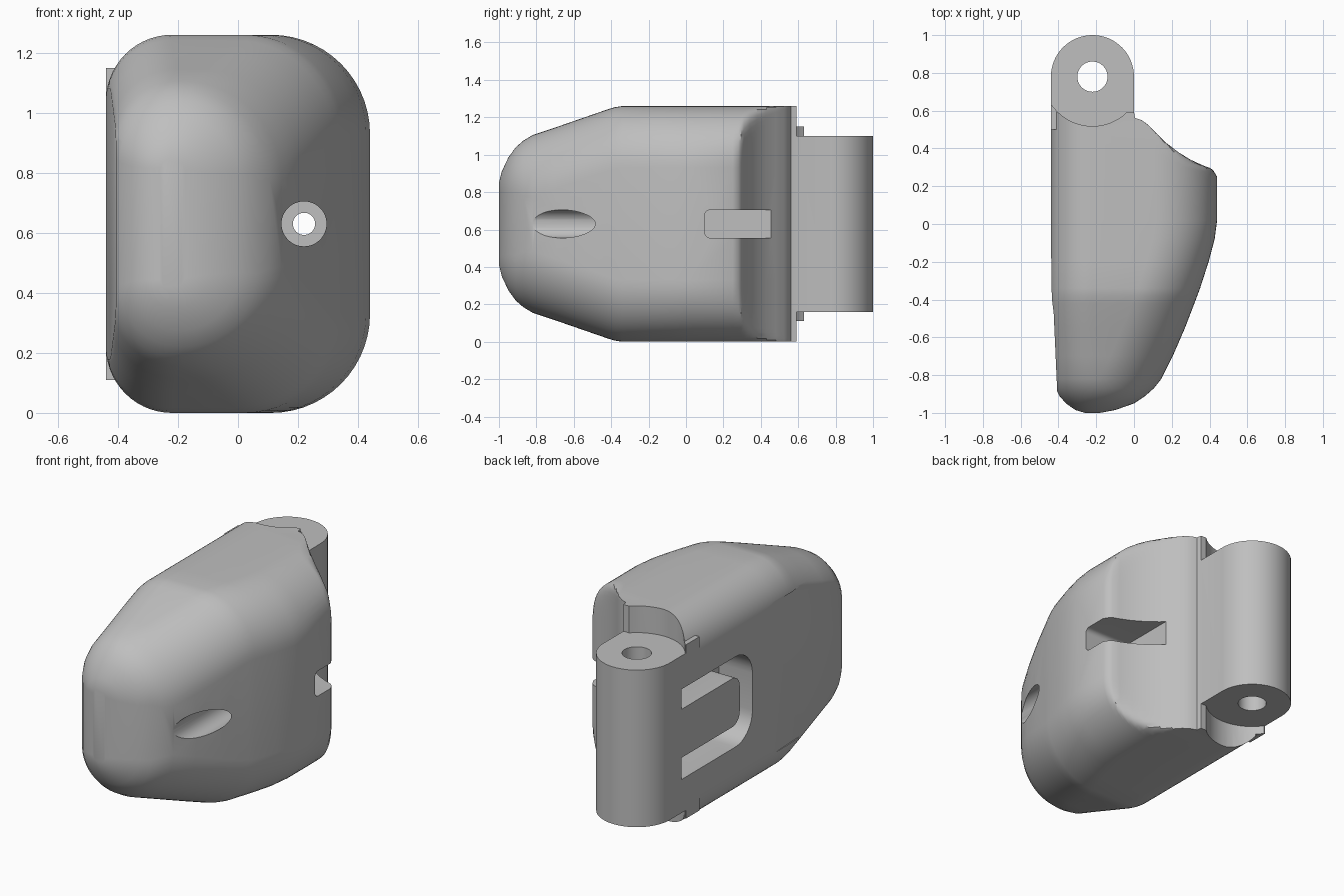
import bpy, bmesh, math

cube = bpy.data.objects.get("Cube")
if cube:
    bpy.data.objects.remove(cube, do_unlink=True)

grey = bpy.data.materials.new("plain_grey")
grey.use_nodes = True
colour = (0.52, 0.52, 0.52, 1)
grey.diffuse_color = colour
grey.node_tree.nodes["Principled BSDF"].inputs["Base Color"].default_value = colour

MID = 0.63             # mid height of the body
PIN = (-0.22, 0.78)    # hinge pin axis


def loft(name, rings):
    """Skin a row of closed rings and cap both ends."""
    bm = bmesh.new()
    rows = [[bm.verts.new(p) for p in ring] for ring in rings]
    n = len(rows[0])
    for a, b in zip(rows, rows[1:]):
        for i in range(n):
            j = (i + 1) % n
            bm.faces.new((a[i], a[j], b[j], b[i]))
    bm.faces.new(rows[0])
    bm.faces.new(rows[-1])
    bmesh.ops.recalc_face_normals(bm, faces=bm.faces)
    mesh = bpy.data.meshes.new(name)
    bm.to_mesh(mesh)
    bm.free()
    mesh.materials.append(grey)
    obj = bpy.data.objects.new(name, mesh)
    bpy.context.collection.objects.link(obj)
    return obj


def prism(name, outline, lo, hi):
    """Extrude an outline in x and y between two heights."""
    return loft(name, [[(x, y, z) for x, y in outline] for z in (lo, hi)])


def box(name, x0, x1, y0, y1, z0, z1):
    return prism(name, [(x0, y0), (x1, y0), (x1, y1), (x0, y1)], z0, z1)


def circle(cx, cy, r, n=48):
    return [(cx + r * math.cos(2 * math.pi * i / n), cy + r * math.sin(2 * math.pi * i / n))
            for i in range(n)]


def bore(name, r, y0, y1):
    """Round cutter lying along y on the screw axis."""
    return loft(name, [[(x, y, z) for x, z in circle(0.22, MID, r)] for y in (y0, y1)])


def rounded_u(y0, y1, z0, z1, r):
    """Outline in y and z with the two corners at y0 rounded."""
    pts = [(y1, z0), (y1, z1)]
    for cz, start in ((z1 - r, 90), (z0 + r, 180)):
        for i in range(9):
            a = math.radians(start + 90 * i / 8)
            pts.append((y0 + r + r * math.cos(a), cz + r * math.sin(a)))
    return pts


def combine(target, other, operation):
    mod = target.modifiers.new("combine", "BOOLEAN")
    mod.operation = operation
    mod.solver = "EXACT"
    mod.object = other
    bpy.context.view_layer.objects.active = target
    bpy.ops.object.modifier_apply(modifier=mod.name)
    bpy.data.objects.remove(other, do_unlink=True)


def soft_min(a, b, k=0.06):
    h = max(k - abs(a - b), 0) / k
    return min(a, b) - h * h * k / 4


def section(y, x0, x1, half, clip):
    """Rounded section with a large outer radius, trimmed by the scooped back."""
    w = x1 - x0
    rl = min(0.22, w * 0.45, half)
    rr = min(0.33, w - rl - 0.005, half - 0.005)
    corners = ((x1 - rr, half - rr, rr, 0), (x0 + rl, half - rl, rl, 90),
               (x0 + rl, rl - half, rl, 180), (x1 - rr, rr - half, rr, 270))
    ring = []
    for cx, cz, r, start in corners:
        for i in range(15):
            a = math.radians(start + 90 * i / 14)
            x = cx + r * math.cos(a)
            ring.append((soft_min(x, clip) if clip < 1 else x, y, MID + cz + r * math.sin(a)))
    return ring


# Body: nose to widest point (y, inner x, outer x, half height)
nose = [(-1, -0.26, -0.18, 0.22), (-0.985, -0.31, -0.1, 0.28), (-0.95, -0.36, 0, 0.355),
        (-0.91, -0.395, 0.06, 0.41), (-0.87, -0.415, 0.105, 0.445), (-0.82, -0.422, 0.145, 0.475),
        (-0.7, -0.428, 0.205, 0.515), (-0.55, -0.435, 0.27, 0.567), (-0.42, -0.44, 0.32, 0.612),
        (-0.38, -0.44, 0.335, 0.624), (-0.34, -0.44, 0.35, 0.63), (-0.2, -0.44, 0.395, 0.63),
        (-0.08, -0.44, 0.427, 0.63), (0.02, -0.44, 0.44, 0.63)]
# Scooped back (y, outer x)
scoop = [(0.28, 0.435), (0.295, 0.41), (0.31, 0.365), (0.34, 0.3), (0.38, 0.235), (0.43, 0.17),
         (0.48, 0.12), (0.525, 0.075), (0.55, 0.04), (0.562, 0.005), (0.592, 0)]
rings = [section(*s, 9) for s in nose] + [section(0.25, -0.44, 0.44, MID, 9)]
rings += [section(y, -0.44, 0.44, MID, x) for y, x in scoop]
body = loft("clip_body", rings)

# Lug beside the hinge, then clearance above and below the barrel
combine(body, box("hinge_lug", -0.44, -0.3, 0.5, 0.63, 0.11, 1.15), "UNION")
for lo, hi in ((-0.2, 0.16), (1.1, 1.5)):
    combine(body, prism("clearance", circle(*PIN, 0.262), lo, hi), "DIFFERENCE")

# Hinge barrel with its web
arc = [(PIN[0] + 0.22 * math.cos(math.pi * i / 32), PIN[1] + 0.22 * math.sin(math.pi * i / 32))
       for i in range(33)]
barrel = prism("hinge_barrel", arc + [(-0.44, 0.54), (0, 0.54)], 0.16, 1.1)
combine(body, barrel, "UNION")
combine(body, prism("pin_hole", circle(*PIN, 0.08), -0.3, 1.6), "DIFFERENCE")

# Screw counterbore, through hole and nut slot
combine(body, bore("counterbore", 0.075, -1.3, -0.1), "DIFFERENCE")
combine(body, bore("screw_hole", 0.037, -0.3, 0.3), "DIFFERENCE")
slot = rounded_u(0.1, 0.8, 0.555, 0.705, 0.03)
combine(body, loft("nut_slot", [[(x, y, z) for y, z in slot] for x in (0.145, 0.7)]), "DIFFERENCE")

# Relieved face on the flat side
relief = [(-0.44, -0.14), (-0.405, -0.92), (-0.6, -0.92), (-0.6, -0.14)]
combine(body, prism("relief", relief, 0.18, 1.08), "DIFFERENCE")

# U-shaped groove around a flush tongue
outer = rounded_u(0, 0.67, 0.36, 0.9, 0.16)
inner = rounded_u(0.12, 0.8, 0.49, 0.78, 0.07)
groove = loft("groove", [[(x, y, z) for y, z in outer] for x in (-0.6, -0.22)])
tongue = loft("tongue", [[(x, y, z) for y, z in inner] for x in (-0.7, -0.1)])
combine(groove, tongue, "DIFFERENCE")
combine(body, groove, "DIFFERENCE")

bpy.ops.object.select_all(action="DESELECT")
body.select_set(True)
bpy.context.view_layer.objects.active = body
bpy.ops.object.shade_smooth_by_angle(angle=math.radians(32))
